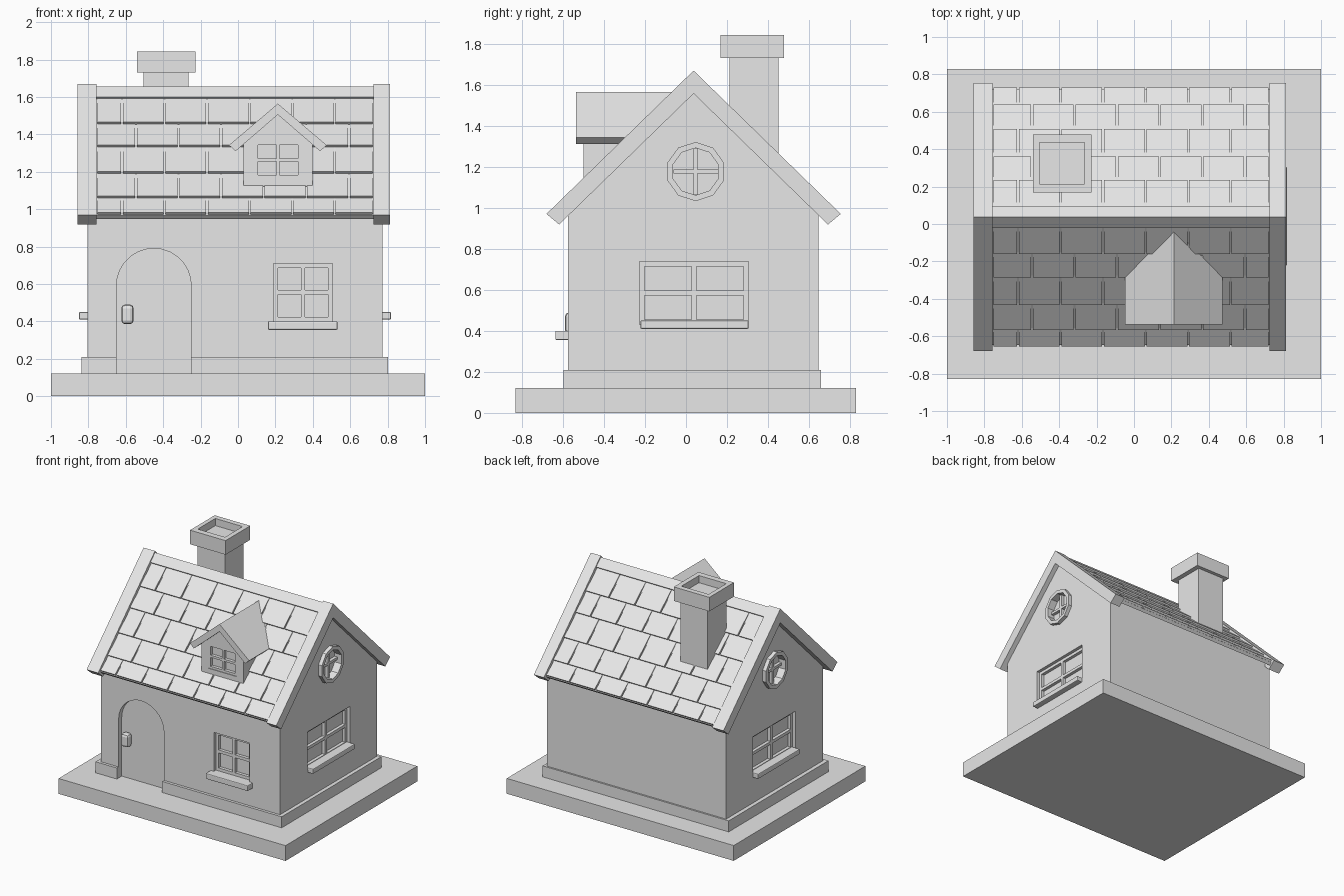
import bpy, bmesh, math
from mathutils import Vector

if "Cube" in bpy.data.objects:
    bpy.data.objects.remove(bpy.data.objects["Cube"], do_unlink=True)

stone = bpy.data.materials.new("light_grey")
stone.use_nodes = True
stone.diffuse_color = (0.8, 0.8, 0.8, 1)
stone.node_tree.nodes["Principled BSDF"].inputs["Base Color"].default_value = (0.8, 0.8, 0.8, 1)

MID_X, MID_Y = -0.016, 0.037        # centre of the house
LEFT, RIGHT = 0.773, -0.805         # side wall planes
FRONT, BACK = -0.575, 0.645
APEX, SLOPE = 1.668, 0.974          # roof line


def prism(axis, a, b, pts):
    """Profile extruded along an axis: x takes (y, z), y takes (x, z), z takes (x, y)."""
    put = {"x": lambda t, p: (t, p[0], p[1]),
           "y": lambda t, p: (p[0], t, p[1]),
           "z": lambda t, p: (p[0], p[1], t)}[axis]
    return [put(a, p) for p in pts], [put(b, p) for p in pts]


def slab(axis, a, b, u0, u1, v0, v1):
    return prism(axis, a, b, [(u0, v0), (u1, v0), (u1, v1), (u0, v1)])


def make(name, parts, bevel=0):
    bm = bmesh.new()
    for low, high in parts:
        lo = [bm.verts.new(p) for p in low]
        hi = [bm.verts.new(p) for p in high]
        bm.faces.new(lo)
        bm.faces.new(hi[::-1])
        for i in range(len(lo)):
            j = (i + 1) % len(lo)
            bm.faces.new((lo[j], lo[i], hi[i], hi[j]))
    bmesh.ops.recalc_face_normals(bm, faces=bm.faces)
    mesh = bpy.data.meshes.new(name)
    bm.to_mesh(mesh)
    bm.free()
    mesh.materials.append(stone)
    obj = bpy.data.objects.new(name, mesh)
    bpy.context.collection.objects.link(obj)
    if bevel:
        mod = obj.modifiers.new("bevel", "BEVEL")
        mod.width, mod.segments = bevel, 2
    return obj


def cut(obj, part):
    """Carve one prism out of an object and drop the cutter."""
    cutter = make("cutter", [part])
    cutter.hide_render = True
    mod = obj.modifiers.new("cut", "BOOLEAN")
    mod.operation, mod.object, mod.solver = "DIFFERENCE", cutter, "EXACT"
    bpy.context.view_layer.update()
    done = obj.evaluated_get(bpy.context.evaluated_depsgraph_get())
    obj.data = bpy.data.meshes.new_from_object(done)
    obj.modifiers.clear()
    bpy.data.objects.remove(cutter, do_unlink=True)


def window(name, wall, axis, plane, out, u0, u1, z0, z1, depth=0.05, bar=0.024):
    """Recess in a wall with a four-pane frame set inside it."""
    floor = plane - out * depth
    cut(wall, slab(axis, floor, plane + out * 0.1, u0, u1, z0, z1))
    a, b = floor - out * 0.005, floor + out * 0.025
    um, zm, h = (u0 + u1) / 2, (z0 + z1) / 2, bar / 2
    make(name, [slab(axis, a, b, u0, u0 + bar, z0, z1),
                slab(axis, a, b, u1 - bar, u1, z0, z1),
                slab(axis, a, b, um - h, um + h, z0 + bar, z1 - bar),
                slab(axis, a, b, u0 + bar, u1 - bar, z0, z0 + bar),
                slab(axis, a, b, u0 + bar, u1 - bar, z1 - bar, z1),
                slab(axis, a, b, u0 + bar, um - h, zm - h, zm + h),
                slab(axis, a, b, um + h, u1 - bar, zm - h, zm + h)])


def roof_pt(side, offset, drop):
    """Point at a distance from the ridge, lowered below the outer roof line."""
    return MID_Y + side * offset, APEX - SLOPE * offset - drop


def chevron(outer, inner):
    """Closed roof profile from (offset, drop) corners of its top and underside."""
    return [roof_pt(-1, *outer), roof_pt(1, 0, outer[1]), roof_pt(1, *outer),
            roof_pt(1, *inner), roof_pt(1, 0, inner[1]), roof_pt(-1, *inner)]


# Ground slab, plinth and gabled walls
make("base_slab", [slab("z", 0, 0.122, -1, 1, -0.83, 0.828)])
plinth = make("plinth", [slab("z", 0.11, 0.21, -0.837, 0.803, -0.597, 0.658)])
walls = make("walls", [prism("x", RIGHT, LEFT, [
    (FRONT, 0.115), (BACK, 0.115), (BACK, 1.01), (MID_Y, 1.6), (FRONT, 1.01)])])

# Arched doorway
arch = [(-0.65, 0.122)] + [(-0.45 - 0.2 * math.cos(math.pi * i / 14),
                            0.59 + 0.2 * math.sin(math.pi * i / 14))
                           for i in range(15)] + [(-0.25, 0.122)]
for part in (plinth, walls):
    cut(part, prism("y", -0.7, -0.535, arch))
make("door_handle", [slab("y", -0.59, -0.53, -0.624, -0.558, 0.385, 0.49)], bevel=0.02)

# Front window and sill
window("front_window", walls, "y", FRONT, -1, 0.19, 0.505, 0.4, 0.71)
make("front_sill", [slab("y", -0.637, -0.53, 0.16, 0.532, 0.355, 0.4)], bevel=0.006)

# Side windows, sills and round gable windows
for side, plane, out in (("left", LEFT, 1), ("right", RIGHT, -1)):
    window(side + "_window", walls, "x", plane, out, -0.227, 0.305, 0.43, 0.737)
    make(side + "_sill", [slab("x", plane - out * 0.04, plane + out * 0.045,
                               -0.222, 0.305, 0.41, 0.45)], bevel=0.006)

    def ring(r, cy=0.047, cz=1.176):
        return [(cy + r * math.sin(math.tau * i / 10), cz + r * math.cos(math.tau * i / 10))
                for i in range(10)]
    inner, outer = ring(0.115), ring(0.144)
    floor = plane - out * 0.03
    cut(walls, prism("x", floor, plane + out * 0.1, inner))
    make(side + "_round_frame", [
        prism("x", plane - out * 0.01, plane + out * 0.03,
              [inner[i - 1], outer[i - 1], outer[i], inner[i]]) for i in range(10)])
    a, b = floor - out * 0.005, floor + out * 0.025
    make(side + "_round_bars", [slab("x", a, b, 0.037, 0.057, 1.064, 1.288),
                                slab("x", a, b, -0.062, 0.156, 1.166, 1.186)])

# Roof deck, ridge cap and verge boards
make("roof_deck", [prism("x", -0.76, 0.728, chevron((0.685, 0.034), (0.667, 0.07)))])
make("ridge_cap", [prism("x", -0.757, 0.725, chevron((0.058, 0.012), (0.046, 0.036)))])
for side, x0, x1 in (("left", 0.725, 0.813), ("right", -0.858, -0.757)):
    make(side + "_verge", [prism("x", x0, x1, chevron((0.717, 0), (0.655, 0.112)))])

# Overlapping tile courses, joints staggered from row to row
courses = [0.058, 0.197, 0.323, 0.47, 0.603, 0.693]
tiles = []
for side in (-1, 1):
    for row in range(5):
        top, low = courses[row] - 0.01, courses[row + 1]
        shape = [roof_pt(side, low, 0.01), roof_pt(side, low - 0.012, 0.034),
                 roof_pt(side, top, 0.045), roof_pt(side, top, 0.03)]
        first = -0.62 if row % 2 == 0 else -0.545
        joints = [-0.757] + [first + 0.2275 * i for i in range(6)] + [0.725]
        for x0, x1 in zip(joints, joints[1:]):
            tiles.append(prism("x", x0 + 0.005, x1 - 0.005, shape))
make("roof_tiles", tiles)

# Dormer
DX = 0.213
dormer = make("dormer_walls", [prism("y", -0.5, -0.1, [
    (DX - 0.183, 1.12), (DX + 0.185, 1.12), (DX + 0.185, 1.37),
    (DX, 1.53), (DX - 0.183, 1.37)])])
window("dormer_window", dormer, "y", -0.5, -1, 0.088, 0.34, 1.165, 1.36, depth=0.03, bar=0.018)
make("dormer_roof", [prism("y", -0.537, 0.0, [
    (DX - 0.261, 1.342), (DX, 1.564), (DX + 0.261, 1.342),
    (DX + 0.226, 1.31), (DX, 1.505), (DX - 0.226, 1.31)])])

# Chimney with a hollow cap
make("chimney_shaft", [slab("z", 1.15, 1.75, -0.505, -0.265, 0.212, 0.45)])
cap = make("chimney_cap", [slab("z", 1.73, 1.842, -0.54, -0.227, 0.168, 0.478)])
cut(cap, slab("z", 1.785, 1.95, -0.505, -0.265, 0.215, 0.436))
